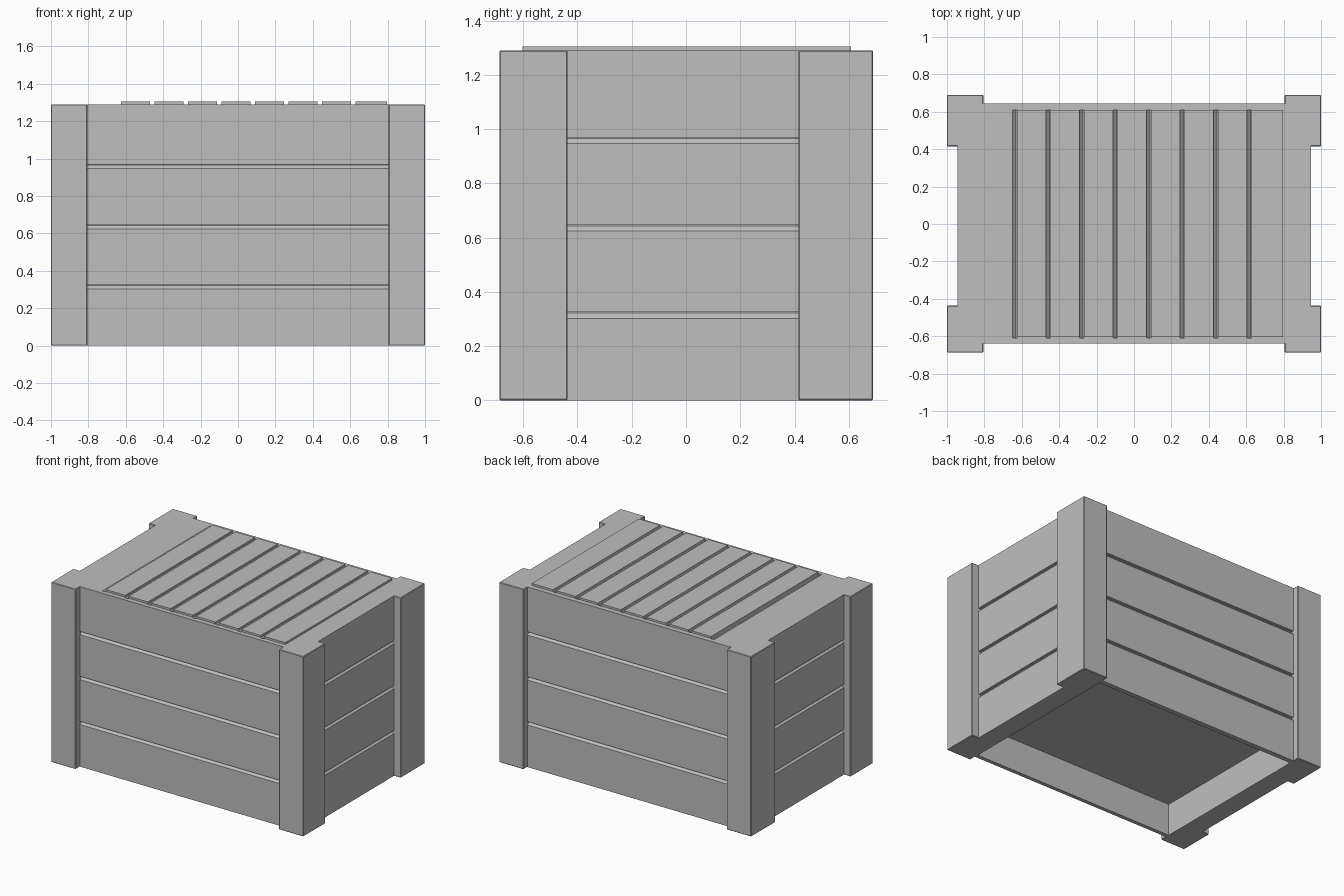
import bpy
import bmesh
from mathutils import Vector

if "Cube" in bpy.data.objects:
    bpy.data.objects.remove(bpy.data.objects["Cube"])

grey = bpy.data.materials.new("plain grey")
grey.use_nodes = True
GREY = (0.52, 0.52, 0.52, 1)
grey.diffuse_color = GREY
grey.node_tree.nodes["Principled BSDF"].inputs["Base Color"].default_value = GREY

HEIGHT = 1.29
DEPTH = 0.02


def prism(name, profile, place, start, end, bevel=0):
    """Sweep a closed 2D profile from start to end; place(u, v, t) gives xyz."""
    bm = bmesh.new()
    ring = [bm.verts.new(place(u, v, start)) for u, v in profile]
    face = bm.faces.new(ring)
    move = Vector(place(0, 0, end)) - Vector(place(0, 0, start))
    ext = bmesh.ops.extrude_face_region(bm, geom=[face], use_keep_orig=True)
    bmesh.ops.translate(bm, vec=move, verts=[g for g in ext["geom"] if isinstance(g, bmesh.types.BMVert)])
    bmesh.ops.recalc_face_normals(bm, faces=bm.faces)
    mesh = bpy.data.meshes.new(name)
    bm.to_mesh(mesh)
    bm.free()
    mesh.materials.append(grey)
    obj = bpy.data.objects.new(name, mesh)
    bpy.context.collection.objects.link(obj)
    if bevel:
        mod = obj.modifiers.new("soft edges", "BEVEL")
        mod.width = bevel
        mod.segments = 1
    return obj


def box(name, x, y, z, bevel=0):
    rect = [(x[0], y[0]), (x[1], y[0]), (x[1], y[1]), (x[0], y[1])]
    return prism(name, rect, lambda u, v, t: (u, v, t), z[0], z[1], bevel)


def plank_profile(outer, inner):
    """Wall section: planks parted by grooves with a sloped lower lip."""
    points = [(inner, 0), (outer, 0)]
    for top in (0.325, 0.647, 0.969):
        points += [(outer, top - 0.023), (outer - DEPTH, top - 0.004),
                   (outer - DEPTH, top), (outer, top)]
    return points + [(outer, HEIGHT), (inner, HEIGHT)]


# Planked walls
for side, s, face in (("front", -1, 0.638), ("back", 1, 0.645)):
    prism(side + "_wall", plank_profile(face, 0.61),
          lambda u, v, t: (t, s * u, v), -0.81, 0.81)
for side, s in (("right", -1), ("left", 1)):
    prism(side + "_wall", plank_profile(0.945, 0.805),
          lambda u, v, t: (s * u, t, v), -0.61, 0.61)

# Corner posts
for side, x in (("right", (-1, -0.805)), ("left", (0.805, 1))):
    for end, y in (("front", (-0.688, -0.437)), ("back", (0.415, 0.69))):
        box(f"{end}_{side}_post", x, y, (0, HEIGHT), 0.004)

# Recessed floor panel
box("floor_panel", (-0.81, 0.81), (-0.615, 0.615), (0.23, 0.27))

# Lid with a sloped groove beside each slat
lefts = [-0.625 + 0.179 * i for i in range(8)]
lid = [(-0.805, HEIGHT - 0.06), (-0.805, HEIGHT)]
for x in lefts:
    lid += [(x - 0.025, HEIGHT), (x - 0.006, HEIGHT - DEPTH),
            (x, HEIGHT - DEPTH), (x, HEIGHT)]
lid += [(0.805, HEIGHT), (0.805, HEIGHT - 0.06)]
prism("lid", lid, lambda u, v, t: (u, t, v), -0.61, 0.61)

# Raised lid slats
for i, x in enumerate(lefts):
    right = 0.797 if i == len(lefts) - 1 else x + 0.154
    box(f"lid_slat_{i + 1}", (x, right), (-0.603, 0.608), (HEIGHT - 0.005, HEIGHT + 0.014))
